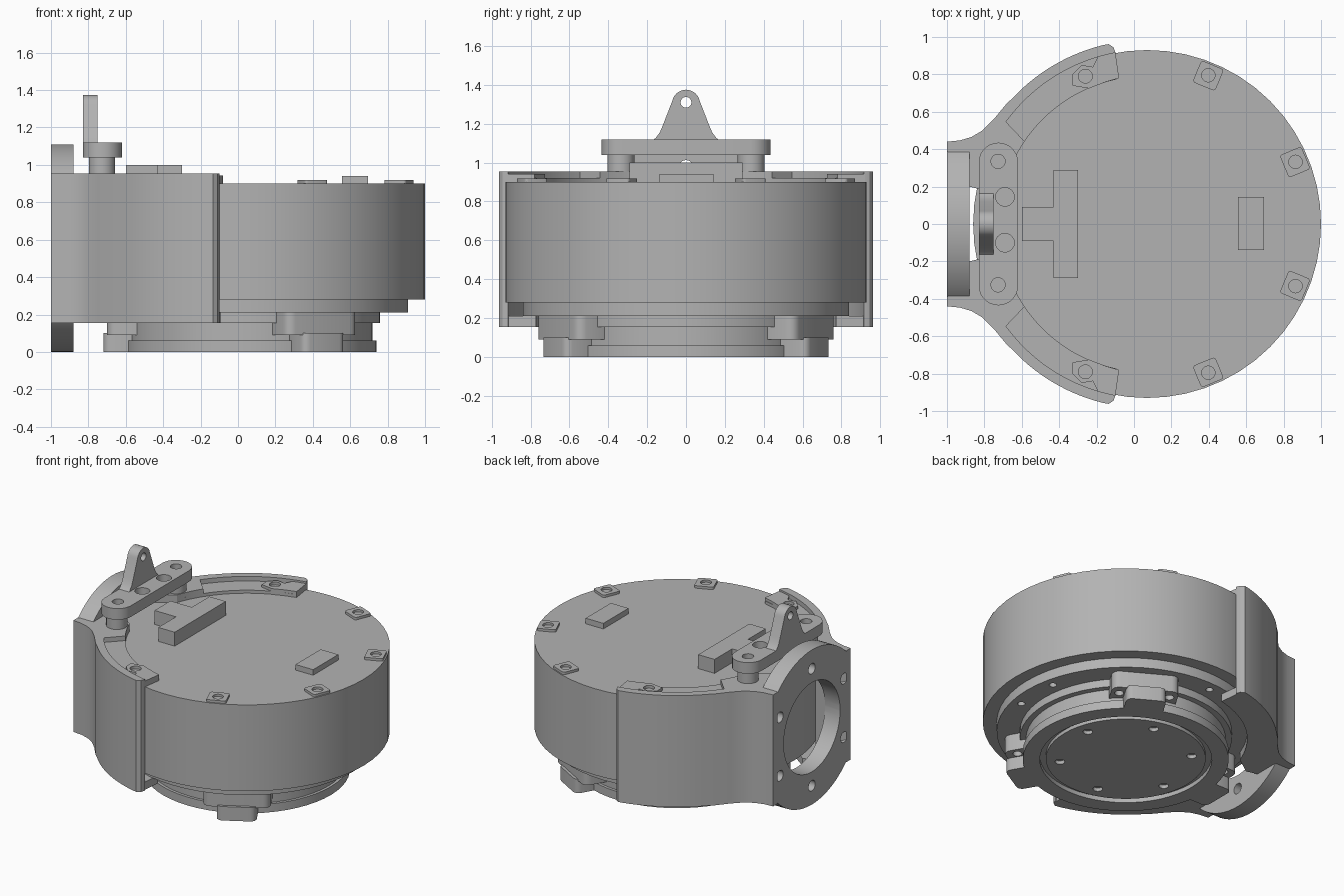
import bpy, bmesh
from math import radians, sin, cos, asin, pi
from mathutils import Matrix, Vector

old = bpy.data.objects.get("Cube")
if old:
    bpy.data.objects.remove(old, do_unlink=True)

CX = 0.07  # drum axis

grey = bpy.data.materials.new("plain grey")
grey.use_nodes = True
grey.diffuse_color = (0.45, 0.45, 0.45, 1)
grey.node_tree.nodes["Principled BSDF"].inputs["Base Color"].default_value = (0.45, 0.45, 0.45, 1)


def prism(name, pts, lo, hi, axis="z"):
    """Extrude a 2D outline along z, or along x when the outline is (y, z)."""
    bm = bmesh.new()
    place = (lambda a, b: (a, b, lo)) if axis == "z" else (lambda a, b: (lo, a, b))
    face = bm.faces.new([bm.verts.new(place(a, b)) for a, b in pts])
    top = bmesh.ops.extrude_face_region(bm, geom=[face])["geom"]
    step = Vector((0, 0, hi - lo)) if axis == "z" else Vector((hi - lo, 0, 0))
    bmesh.ops.translate(bm, vec=step, verts=[v for v in top if isinstance(v, bmesh.types.BMVert)])
    bmesh.ops.recalc_face_normals(bm, faces=bm.faces)
    mesh = bpy.data.meshes.new(name)
    bm.to_mesh(mesh)
    bm.free()
    mesh.materials.append(grey)
    obj = bpy.data.objects.new(name, mesh)
    bpy.context.collection.objects.link(obj)
    return obj


def circle(x, y, r, n=24):
    return [(x + r * cos(2 * pi * i / n), y + r * sin(2 * pi * i / n)) for i in range(n)]


def arc(r, a0, a1, n=16, x=CX, y=0):
    angles = [radians(a0 + (a1 - a0) * i / n) for i in range(n + 1)]
    return [(x + r * cos(a), y + r * sin(a)) for a in angles]


def mirror(pts, s):
    return [(x, y * s) for x, y in pts]


def polar(r, deg):
    return CX + r * cos(radians(deg)), r * sin(radians(deg))


def block(r0, r1, half, deg, corner=0.03):
    """Rounded rectangle from radius r0 to r1, pointing along an azimuth."""
    pts = []
    for a0, x, y in ((0, r1 - corner, half - corner), (90, r0 + corner, half - corner),
                     (180, r0 + corner, corner - half), (270, r1 - corner, corner - half)):
        pts += arc(corner, a0, a0 + 90, 4, x, y)
    c, s = cos(radians(deg)), sin(radians(deg))
    return [(CX + x * c - y * s, x * s + y * c) for x, y in pts]


def cut(obj, outlines, lo, hi, axis="z"):
    """Cut separate outlines out of an object."""
    for pts in outlines:
        tool = prism("cutter", pts, lo, hi, axis)
        tool.hide_render = True
        mod = obj.modifiers.new("cut", "BOOLEAN")
        mod.operation, mod.solver, mod.object = "DIFFERENCE", "EXACT", tool
        bpy.context.view_layer.update()
        result = bpy.data.meshes.new_from_object(obj.evaluated_get(bpy.context.evaluated_depsgraph_get()))
        obj.modifiers.clear()
        obj.data = result
        bpy.data.objects.remove(tool, do_unlink=True)


# Drum and its lower step
prism("drum", circle(CX, 0, 0.93, 56), 0.28, 0.9)
step = prism("drum_step", circle(CX, 0, 0.84, 56), 0.21, 0.28)
cut(step, [circle(*polar(0.77, a), 0.025, 12) for a in (-95, -12, 12, 95)], 0.19, 0.25)

# Base: collar, neck and foot ring with a groove and screw holes
prism("base_collar", circle(CX, 0, 0.69, 56), 0.155, 0.21)
prism("base_neck", circle(CX, 0, 0.65, 56), 0.05, 0.155)
foot = prism("base_ring", circle(CX, 0, 0.67, 56), 0, 0.06)
cut(foot, [circle(CX, 0, 0.56, 56)], -0.1, 0.03)
inner = prism("base_disc", circle(CX, 0, 0.52, 56), 0.005, 0.04)
cut(inner, [circle(*polar(0.43, a), 0.032, 16) for a in range(15, 375, 60)], -0.1, 0.03)

# Three mounting lugs around the base
for a in (60, 180, -60):
    lug = prism("base_lug", block(0.55, 0.77, 0.22, a, 0.05), 0.09, 0.21)
    side = [polar(0.71, a + d) for d in (-13.5, 13.5)]
    cut(lug, [circle(x, y, 0.03, 14) for x, y in side], 0.05, 0.16)
    prism("lug_foot", block(0.6, 0.79, 0.13, a, 0.04), 0, 0.1)

# Square screw tabs on the lid
for a in (67.6, 22.7, -22.7, -67.6):
    tab = prism("lid_tab", block(0.795, 0.92, 0.065, a, 0.015), 0.89, 0.918)
    cut(tab, [circle(*polar(0.86, a), 0.036, 16)], 0.902, 1.0)

# Raised blocks on the lid
prism("lid_block", [(0.555, -0.14), (0.695, -0.14), (0.695, 0.145), (0.555, 0.145)], 0.89, 0.94)
prism("lid_tee", [(-0.6, -0.09), (-0.43, -0.09), (-0.43, -0.29), (-0.3, -0.29),
                  (-0.3, 0.29), (-0.43, 0.29), (-0.43, 0.09), (-0.6, 0.09)], 0.89, 1.0)

# Shroud wrapped around the drum, one half per side
flare = [(-1, 0.44), (-0.93, 0.447), (-0.87, 0.465), (-0.81, 0.5), (-0.75, 0.56), (-0.68, 0.645)]
outer = flare + arc(0.985, 137, 104, 14) + [(-0.135, 0.962), (-0.11, 0.945), (-0.1, 0.92)]
end = 180 - math_end if (math_end := asin(0.32 / 0.93) * 180 / pi) else 0
wall = outer + arc(0.931, 100.5, end, 18) + [(-0.88, 0.32), (-1, 0.44 - 0.05)]
shelf = arc(0.94, 101, 158, 18) + [(-0.88, 0.36), (-0.88, 0.2), (-0.8, 0.18)] + arc(0.79, 160, 102, 18)
ledge = arc(0.94, 144, 158, 6) + [(-0.88, 0.36), (-0.88, 0.2), (-0.8, 0.18)] + arc(0.79, 160, 146, 6)
ear = [(-0.33, 0.74), (-0.33, 0.8), (-0.28, 0.85), (-0.22, 0.84), (-0.19, 0.9), (-0.1, 0.92),
       (-0.08, 0.78), (-0.15, 0.76), (-0.24, 0.725)]
for s, side in ((1, "left"), (-1, "right")):
    prism("shroud_wall_" + side, mirror(wall, s), 0.155, 0.955)
    prism("shroud_shelf_" + side, mirror(shelf, s), 0.89, 0.922)
    prism("shroud_ledge_" + side, mirror(ledge, s), 0.89, 0.955)
    prism("shroud_floor_" + side, mirror(shelf, s), 0.155, 0.21)
    screw_ear = prism("shroud_ear_" + side, mirror(ear, s), 0.89, 0.942)
    cut(screw_ear, [circle(-0.26, 0.79 * s, 0.037, 18)], 0.905, 1.0)

# Upright port flange with bore and six bolt holes
rim = [(max(-0.44, min(0.44, y)), z) for y, z in circle(0, 0.555, 0.555, 72)]
flange = prism("port_flange", rim, -1, -0.88, "x")
bolts = [circle(0.42 * sin(radians(a)), 0.555 + 0.42 * cos(radians(a)), 0.038, 16) for a in range(0, 360, 60)]
cut(flange, [circle(0, 0.555, 0.32, 48)] + bolts, -1.2, -0.7, "x")

# Lever bar on two posts, with an upright eye
for s in (1, -1):
    prism("lever_post", circle(-0.727, 0.335 * s, 0.07), 0.94, 1.045)
bar = arc(0.105, 0, 180, 14, -0.725, 0.33) + arc(0.105, 180, 360, 14, -0.725, -0.33)
lever = prism("lever_bar", bar, 1.04, 1.12)
cut(lever, [circle(-0.727, 0.335, 0.038, 18), circle(-0.727, -0.325, 0.038, 18),
            circle(-0.69, 0.145, 0.05, 18), circle(-0.69, -0.1, 0.05, 18)], 1.06, 1.2)
slope = [(0.175, 1.11), (0.155, 1.128), (0.135, 1.155), (0.12, 1.19)]
fin = slope + arc(0.072, 12, 168, 14, 0, 1.303) + [(-y, z) for y, z in reversed(slope)]
eye = prism("lever_eye", fin, -0.83, -0.75, "x")
cut(eye, [circle(0, 1.31, 0.028, 18)], -0.9, -0.7, "x")

# Smooth rounded sides, keep edges sharp
bpy.ops.object.select_all(action="DESELECT")
for obj in bpy.context.scene.objects:
    if obj.type == "MESH":
        obj.select_set(True)
        bpy.context.view_layer.objects.active = obj
bpy.ops.object.shade_smooth_by_angle(angle=radians(30))
